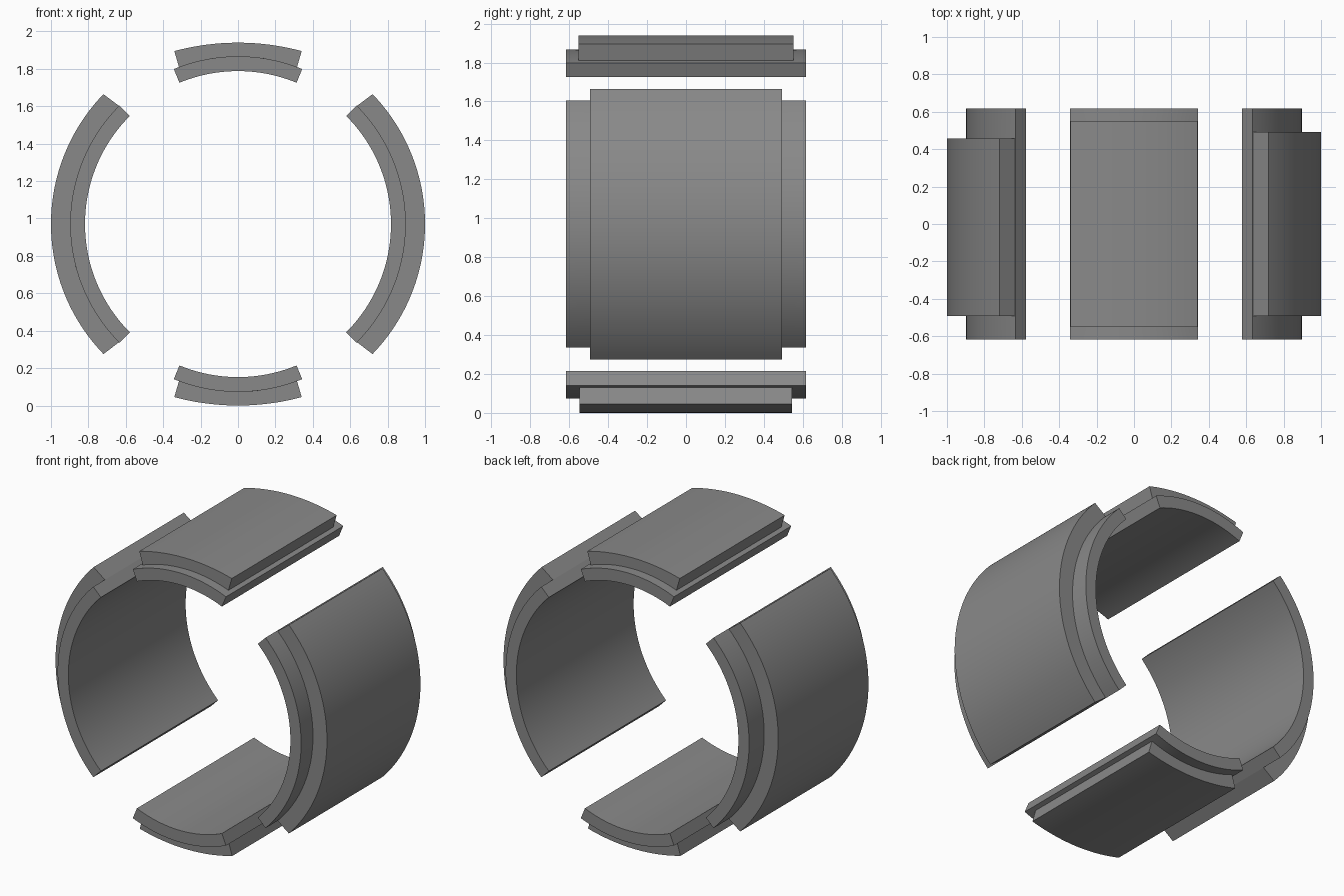
import bpy, bmesh, math

if "Cube" in bpy.data.objects:
    bpy.data.objects.remove(bpy.data.objects["Cube"])

CZ = 0.97                      # height of the common ring axis
R_IN, R_LIP = 0.818, 0.897     # inner surface and lip surface radii
HALF_LEN = 0.617               # half length of every lip

grey = bpy.data.materials.new("mid grey")
grey.diffuse_color = (0.25, 0.25, 0.25, 1)
grey.use_nodes = True
grey.node_tree.nodes["Principled BSDF"].inputs["Base Color"].default_value = grey.diffuse_color


def segment(name, turn, lip, shoulder, outer, y0, y1, steps):
    """Stepped ring segment. lip and shoulder are half angles in degrees,
    outer is (radius, centre offset, half angle), y0..y1 the raised body."""
    L = HALF_LEN
    # each profile corner: (radius, centre offset, half angle, y)
    corners = [
        (R_IN, 0, lip, -L), (R_IN, 0, lip, L), (R_LIP, 0, lip, L),
        (R_LIP, 0, shoulder, y1), (*outer, y1), (*outer, y0),
        (R_LIP, 0, shoulder, y0), (R_LIP, 0, lip, -L),
    ]
    t = math.radians(turn)
    bm = bmesh.new()
    rows = []
    for i in range(steps + 1):
        row = []
        for r, off, half, y in corners:
            a = math.radians(half) * (2 * i / steps - 1)
            u, v = r * math.sin(a), off + r * math.cos(a)
            row.append(bm.verts.new((u * math.cos(t) + v * math.sin(t), y,
                                     CZ - u * math.sin(t) + v * math.cos(t))))
        rows.append(row)
    # swept skin
    n = len(corners)
    for a, b in zip(rows, rows[1:]):
        for k in range(n):
            m = (k + 1) % n
            bm.faces.new((a[k], a[m], b[m], b[k]))
    # end faces: lip end, ledge, body end
    for row in (rows[0], rows[-1]):
        for quad in ((0, 1, 2, 7), (7, 2, 3, 6), (6, 3, 4, 5)):
            bm.faces.new([row[q] for q in quad])
    bmesh.ops.recalc_face_normals(bm, faces=bm.faces)
    mesh = bpy.data.meshes.new(name)
    bm.to_mesh(mesh)
    bm.free()
    mesh.materials.append(grey)
    ob = bpy.data.objects.new(name, mesh)
    bpy.context.collection.objects.link(ob)
    bpy.ops.object.select_all(action='DESELECT')
    ob.select_set(True)
    bpy.context.view_layer.objects.active = ob
    bpy.ops.object.shade_smooth_by_angle(angle=math.radians(30))


# narrow segments with a flatter outer curve
flat_arc = (1.307, 0.97 - 1.307, 15.1)
segment("top_segment", 0, 22.5, 20.6, flat_arc, -0.552, 0.552, 24)
segment("bottom_segment", 180, 22.5, 20.6, flat_arc, -0.548, 0.545, 24)

# wide segments with a concentric outer curve
round_arc = (1.0, 0, 44.0)
segment("right_segment", 90, 45, 44.8, round_arc, -0.492, 0.492, 48)
segment("left_segment", 270, 45, 44.8, round_arc, -0.492, 0.458, 48)
